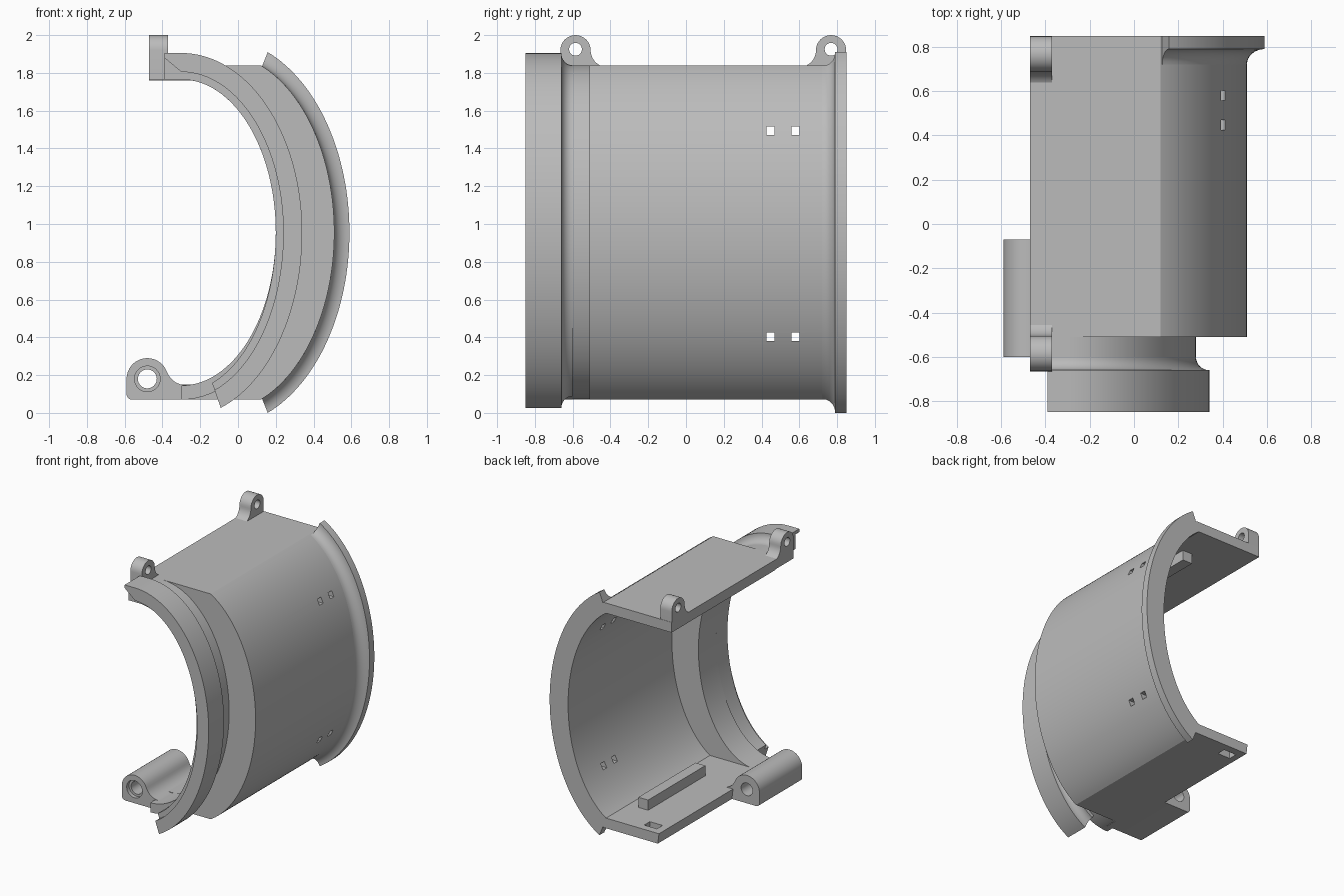
import bpy, bmesh
from math import sin, cos, pi, radians, asin

if "Cube" in bpy.data.objects:
    bpy.data.objects.remove(bpy.data.objects["Cube"])

grey = bpy.data.materials.new("plain grey")
grey.use_nodes = True
grey.diffuse_color = (0.5, 0.5, 0.5, 1)
grey.node_tree.nodes["Principled BSDF"].inputs["Base Color"].default_value = (0.5, 0.5, 0.5, 1)

N = 64            # segments along the curved wall
ZC = 0.955        # height of the curve centre
AX = -0.10        # centre of the main curve
EX = -0.30        # centre of the collar curve
WIDE, TALL = 0.61, 0.949   # half sizes of the main curve


def finish(name, bm):
    bmesh.ops.recalc_face_normals(bm, faces=bm.faces)
    mesh = bpy.data.meshes.new(name)
    bm.to_mesh(mesh)
    bm.free()
    mesh.materials.append(grey)
    obj = bpy.data.objects.new(name, mesh)
    bpy.context.collection.objects.link(obj)
    return obj


def activate(obj):
    bpy.ops.object.select_all(action='DESELECT')
    obj.select_set(True)
    bpy.context.view_layer.objects.active = obj


def smooth(obj):
    activate(obj)
    bpy.ops.object.shade_smooth_by_angle(angle=radians(25))


def cut(obj, cutters):
    for c in cutters:
        mod = obj.modifiers.new("cut", 'BOOLEAN')
        mod.operation = 'DIFFERENCE'
        mod.solver = 'EXACT'
        mod.object = c
        activate(obj)
        bpy.ops.object.modifier_apply(modifier=mod.name)
        bpy.data.objects.remove(c)


def band(name, sections):
    """Loft a wall through sections of (y, outer points, inner points)."""
    bm = bmesh.new()
    rows = [[[bm.verts.new((x, y, z)) for x, z in pts] for pts in (outer, inner)]
            for y, outer, inner in sections]
    n = len(rows[0][0])
    for a, b in zip(rows, rows[1:]):
        for side in (0, 1):
            for i in range(n - 1):
                bm.faces.new((a[side][i], a[side][i + 1], b[side][i + 1], b[side][i]))
        for i in (0, n - 1):
            bm.faces.new((a[0][i], b[0][i], b[1][i], a[1][i]))
    for o, inn in (rows[0], rows[-1]):
        for i in range(n - 1):
            bm.faces.new((o[i], o[i + 1], inn[i + 1], inn[i]))
    bmesh.ops.remove_doubles(bm, verts=bm.verts, dist=1e-5)
    return finish(name, bm)


def prism(name, pts, axis, lo, hi):
    """Extrude a flat outline along x or y."""
    bm = bmesh.new()
    place = (lambda p, d: (d, p[0], p[1])) if axis == 'x' else (lambda p, d: (p[0], d, p[1]))
    a = [bm.verts.new(place(p, lo)) for p in pts]
    b = [bm.verts.new(place(p, hi)) for p in pts]
    bm.faces.new(a)
    bm.faces.new(b)
    for i in range(len(pts)):
        j = (i + 1) % len(pts)
        bm.faces.new((a[i], a[j], b[j], b[i]))
    return finish(name, bm)


def box(name, x0, x1, y0, y1, z0, z1):
    return prism(name, [(x0, z0), (x1, z0), (x1, z1), (x0, z1)], 'y', y0, y1)


def turn(cx, cz, r, start, end, n=16):
    return [(cx + r * cos(radians(start + (end - start) * i / n)),
             cz + r * sin(radians(start + (end - start) * i / n))) for i in range(n + 1)]


def arc(grow, half):
    """Main curve, offset outward by grow."""
    return [(AX + (WIDE + grow) * x, ZC + (TALL + grow) * z)
            for x, z in turn(0, 0, 1, half, -half, N)]


def main_wall(grow, height, edge):
    pts = arc(grow, asin(height / (TALL + grow)) * 180 / pi)
    return [(-0.47, ZC + height)] + pts + [(edge, ZC - height)]


def oval(a, b, start_x, end=-90, drop=0):
    """Collar curve with a flat run at the top; drop deepens its lower half."""
    pts = [(EX + a * x, ZC + (b if z > 0 else b + drop) * z)
           for x, z in turn(0, 0, 1, 90, end, N)]
    return [(start_x, ZC + b)] + pts + [pts[-1]]


# Main half shell with its front wall and neck
outer, inner = main_wall(0, 0.885, -0.35), main_wall(-0.08, 0.805, -0.36)
neck, bore = oval(0.58, 0.885, -0.47), oval(0.5, 0.81, -0.47)
shell = band("half_shell", [
    (0.85, outer, inner), (-0.44, outer, inner), (-0.44, outer, bore),
    (-0.51, outer, bore), (-0.51, neck, bore), (-0.66, neck, bore)])

# Square wall holes and the floor slot
cutters = [box("hole_cutter", 0.15, 0.7, y - 0.022, y + 0.022, z - 0.022, z + 0.022)
           for y in (0.447, 0.58) for z in (0.403, 1.493)]
cutters.append(box("slot_cutter", -0.30, -0.19, 0.72, 0.79, 0.0, 0.3))
cut(shell, cutters)
smooth(shell)

# Rear flange with a concave fillet
root = arc(-0.04, 68.1)
steps = [radians(90 * i / 8) for i in range(9)]
flange = band("rear_flange",
              [(0.72 + 0.07 * sin(t), arc(0.08 - 0.08 * cos(t), 68.1), root) for t in steps]
              + [(0.85, arc(0.08, 68.1), root)])
smooth(flange)


# Front collar, stepped inside, with a fillet down to the neck
def rim(a, b):
    return oval(a, b, -0.39, -71, 0.032)


edge, lip, throat, hidden = rim(0.64, 0.95), rim(0.54, 0.85), rim(0.5, 0.81), rim(0.54, 0.85)
lip[0] = (-0.39, 1.88)
collar = band("front_collar", [
    (-0.85, edge, lip), (-0.80, edge, lip), (-0.80, edge, throat),
    (-0.66, edge, throat), (-0.66, edge, hidden)]
    + [(-0.60 - 0.06 * sin(t), rim(0.64 - 0.06 * cos(t), 0.95 - 0.065 * cos(t)), hidden)
       for t in reversed(steps[:-1])])
smooth(collar)

# Inner rails on the floor and under the roof
for name, z0, z1 in (("floor_rail", 0.14, 0.23), ("roof_rail", 1.68, 1.77)):
    box(name, -0.07, 0.015, -0.14, 0.57, z0, z1)

# Two pierced lugs on the roof edge
for name, cy, s in (("front_lug", -0.585, 1), ("rear_lug", 0.768, -1)):
    profile = ([(-0.08, 1.765)] + turn(0, 1.92, 0.08, 180, 0)
               + turn(0.17, 1.92, 0.09, 180, 270, 10) + [(0.17, 1.765)])
    lug = prism(name, [(cy + s * y, z) for y, z in profile], 'x', -0.47, -0.37)
    cut(lug, [prism("lug_cutter", turn(cy, 1.925, 0.034, 0, 345, 23), 'x', -0.6, -0.2)])
    smooth(lug)

# Hinge knuckle on the floor edge
hx, hz = -0.48, 0.18
profile = ([(-0.25, 0.07)] + turn(-0.56, 0.10, 0.03, 270, 180, 6)
           + turn(hx, hz, 0.11, 180, 20) + turn(-0.275, 0.255, 0.108, 200, 270, 8)
           + [(-0.25, 0.147)])
knuckle = prism("hinge_knuckle", profile, 'y', -0.6, -0.07)
cut(knuckle, [prism("bore_cutter", turn(hx, hz, 0.05, 0, 348, 29), 'y', -0.8, 0.1),
              prism("recess_cutter", turn(hx, hz, 0.068, 0, 348, 29), 'y', -0.8, -0.57)])
smooth(knuckle)
